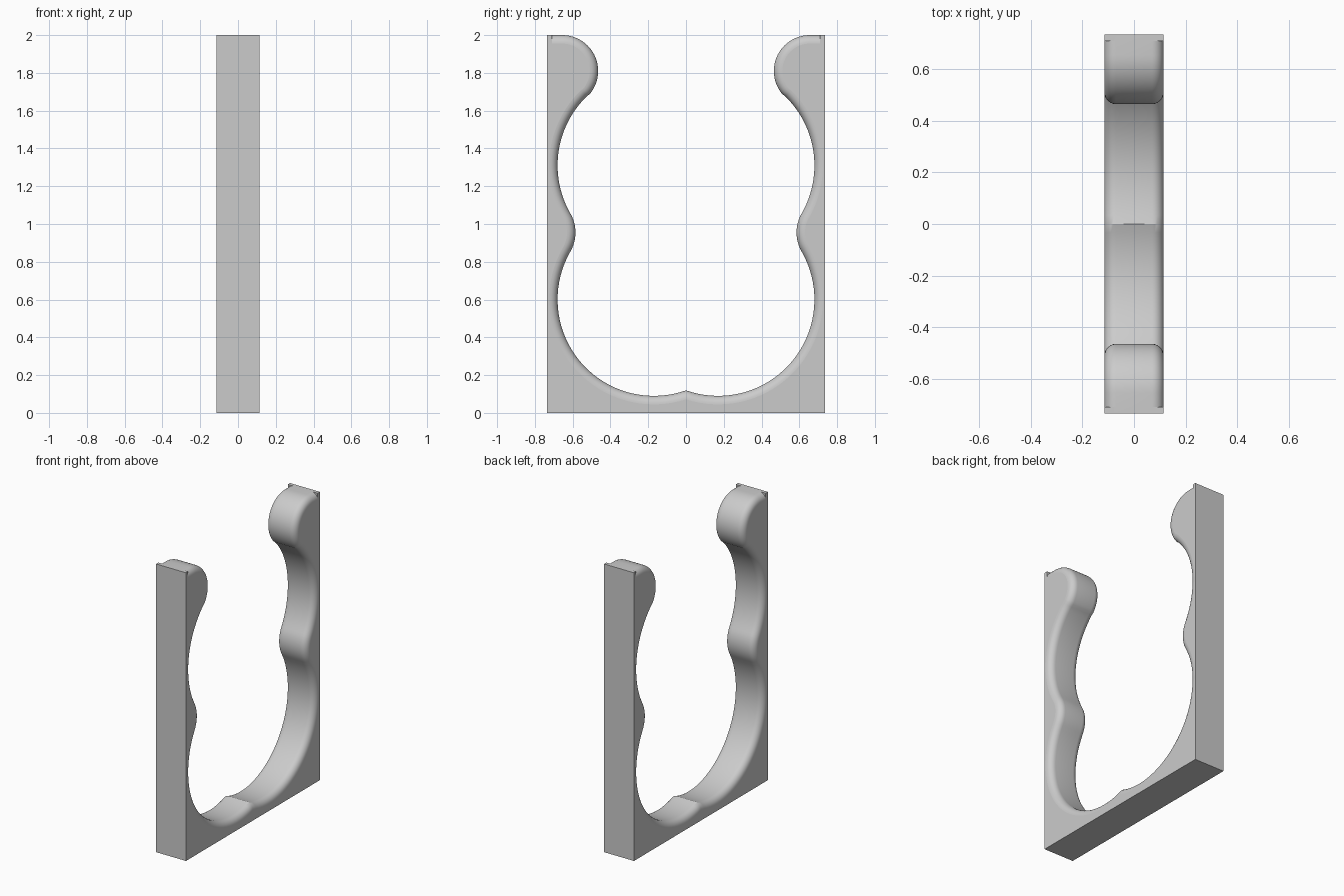
import bpy, bmesh
from math import sin, cos, pi, atan2, sqrt, radians

if "Cube" in bpy.data.objects:
    bpy.data.objects.remove(bpy.data.objects["Cube"], do_unlink=True)

HALF_W, HALF_L, HEIGHT = 0.115, 0.735, 2.0
ROUND, STEPS = 0.045, 7
LIP = 0.71

# Circle centres (y, z) and radii of the inner outline
LOW, HIGH, BOWL_R = (0.17, 0.60), (0.17, 1.31), 0.51
BUMP, BUMP_R = (0.785, 0.955), 0.20
KNOB, KNOB_R = (0.655, 1.81), 0.19


def angle(a, b):
    return atan2(b[1] - a[1], b[0] - a[0])


def arc(c, r, start, end, n):
    return [(c[0] + r * cos(start + (end - start) * i / n),
             c[1] + r * sin(start + (end - start) * i / n)) for i in range(n + 1)]


def outline(d):
    """Closed cross-section with the inner edge sunk by d into the material."""
    r = BOWL_R + d
    cusp = (0, LOW[1] - sqrt(r * r - LOW[0] ** 2))
    to_bump, to_knob = angle(LOW, BUMP), angle(HIGH, KNOB)
    half = arc(LOW, r, angle(LOW, cusp), to_bump, 36)
    half += arc(BUMP, BUMP_R - d, pi + to_bump, pi - to_bump, 12)[1:]
    half += arc(HIGH, r, -to_bump, to_knob, 24)[1:]
    half += arc(KNOB, KNOB_R - d, pi + to_knob, pi / 2, 24)[1:]
    half += [(LIP, HEIGHT - d), (LIP, HEIGHT), (HALF_L, HEIGHT), (HALF_L, 0)]
    return half + [(-y, z) for y, z in reversed(half[1:])]


# Cross-sections across the width, rounding both inner edges
side = [(HALF_W - ROUND + ROUND * sin(t), ROUND * (1 - cos(t)))
        for t in (pi / 2 * i / STEPS for i in range(STEPS + 1))]
layers = [(-x, d) for x, d in reversed(side)] + side

bm = bmesh.new()
rings = [[bm.verts.new((x, y, z)) for y, z in outline(d)] for x, d in layers]
for a, b in zip(rings, rings[1:]):
    for i in range(len(a)):
        j = (i + 1) % len(a)
        bm.faces.new((a[i], a[j], b[j], b[i]))
bm.faces.new(rings[0])
bm.faces.new(list(reversed(rings[-1])))
bmesh.ops.remove_doubles(bm, verts=bm.verts[:], dist=0.00001)
bmesh.ops.recalc_face_normals(bm, faces=bm.faces[:])
mesh = bpy.data.meshes.new("holder_frame")
bm.to_mesh(mesh)
bm.free()
frame = bpy.data.objects.new("holder_frame", mesh)
bpy.context.collection.objects.link(frame)

# Smooth inner curves, flat side faces
bpy.context.view_layer.objects.active = frame
frame.select_set(True)
bpy.ops.object.shade_smooth_by_angle(angle=radians(30))
for p in mesh.polygons:
    if abs(p.normal.x) > 0.9999:
        p.use_smooth = False

grey = bpy.data.materials.new("light_grey")
grey.use_nodes = True
grey.diffuse_color = (0.6, 0.6, 0.6, 1)
grey.node_tree.nodes["Principled BSDF"].inputs["Base Color"].default_value = (0.6, 0.6, 0.6, 1)
mesh.materials.append(grey)
